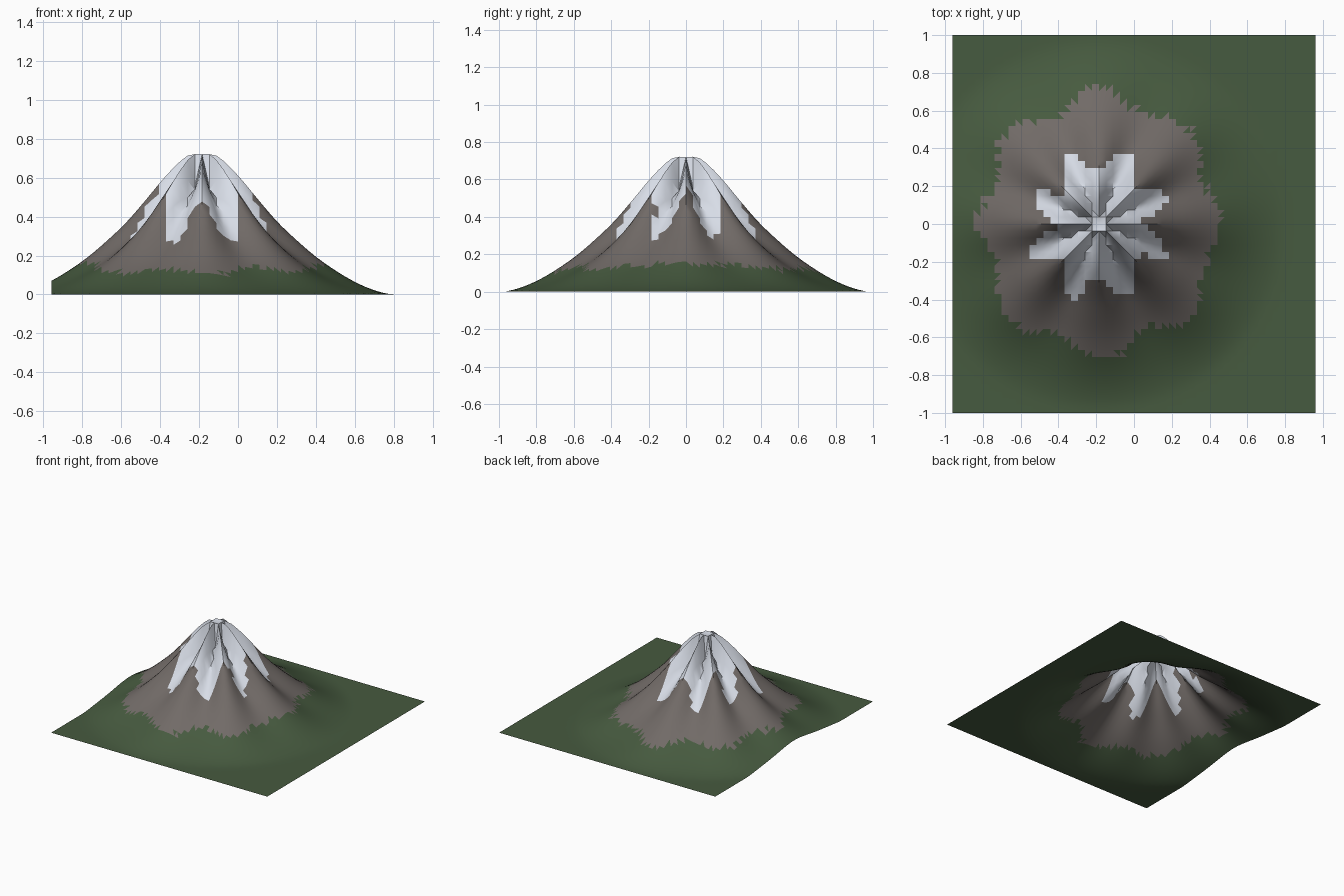
import bpy, bmesh, math, random
from mathutils import noise, Vector

random.seed(4)
if "Cube" in bpy.data.objects:
    bpy.data.objects.remove(bpy.data.objects["Cube"])

COLS, ROWS = 52, 54
HALF_X, HALF_Y = 0.96, 1.0
PEAK_X = -HALF_X + 21 * 2 * HALF_X / COLS

# Ridge line of the mountain: radius, height
PROFILE = [(0, .71), (.05, .722), (.1, .695), (.19, .605), (.29, .485), (.39, .37), (.49, .275),
           (.59, .19), (.69, .12), (.79, .062), (.89, .02), (.99, 0), (2, 0)]


def slope(i):
    if i == 0 or i >= len(PROFILE) - 2:
        return 0
    (a, b), (c, d) = PROFILE[i - 1], PROFILE[i + 1]
    return (d - b) / (c - a)


def ridge_height(r):
    for i in range(len(PROFILE) - 1):
        (r0, h0), (r1, h1) = PROFILE[i], PROFILE[i + 1]
        if r <= r1:
            w = r1 - r0
            t = (r - r0) / w
            s = t * t * (3 - 2 * t)
            return (h0 + (h1 - h0) * s + w * t * (1 - t) * ((1 - t) * slope(i) - t * slope(i + 1)))
    return 0


def polar(x, y):
    return math.hypot(x - PEAK_X, y), math.atan2(y, x - PEAK_X)


def height(x, y):
    # Eight ridges with gullies between them
    r, a = polar(x, y)
    gully = 0.115 * (1 - math.cos(8 * a)) * min(1, r / 0.07)
    return max(0, ridge_height(r) * (1 - gully))


def snow_limit(x, y, a):
    rough = 0.04 * noise.noise(Vector((x * 14, y * 14, 3)))
    return 0.32 - 0.075 * math.cos(8 * a) - 0.02 * math.cos(2 * a) + rough


def rock_limit(x, y, a):
    rough = 0.03 * noise.noise(Vector((x * 6, y * 6, 8))) + random.uniform(-.022, .022)
    return 0.645 + 0.04 * math.cos(8 * a) - 0.03 * math.cos(2 * a) + rough


def material(name, color):
    m = bpy.data.materials.new(name)
    m.use_nodes = True
    m.diffuse_color = (*color, 1)
    bsdf = m.node_tree.nodes["Principled BSDF"]
    bsdf.inputs["Base Color"].default_value = (*color, 1)
    bsdf.inputs["Roughness"].default_value = 0.9
    return m


GRASS, ROCK, SNOW = range(3)
bm = bmesh.new()

# Terrain grid points
grid = []
for j in range(ROWS + 1):
    y = -HALF_Y + 2 * HALF_Y * j / ROWS
    row = []
    for i in range(COLS + 1):
        x = -HALF_X + 2 * HALF_X * i / COLS
        row.append(bm.verts.new((x, y, height(x, y))))
    grid.append(row)

# Cells split along the diagonal that points away from the peak
for j in range(ROWS):
    for i in range(COLS):
        a, b = grid[j][i], grid[j][i + 1]
        d, c = grid[j + 1][i], grid[j + 1][i + 1]
        mid = (a.co + c.co) / 2
        r, angle = polar(mid.x, mid.y)
        snowy = r < snow_limit(mid.x, mid.y, angle)
        if (mid.x - PEAK_X) * mid.y > 0:
            halves = [(a, b, c), (a, c, d)]
        else:
            halves = [(a, b, d), (b, c, d)]
        for verts in halves:
            f = bm.faces.new(verts)
            p = f.calc_center_median()
            r, angle = polar(p.x, p.y)
            rocky = r < rock_limit(p.x, p.y, angle)
            f.material_index = SNOW if snowy else ROCK if rocky else GRASS

mesh = bpy.data.meshes.new("mountain_terrain")
bm.to_mesh(mesh)
bm.free()
mesh.materials.append(material("grass_green", (0.062, 0.103, 0.050)))
mesh.materials.append(material("rock_grey", (0.165, 0.145, 0.135)))
mesh.materials.append(material("snow_white", (0.72, 0.76, 0.84)))

mountain = bpy.data.objects.new("mountain_terrain", mesh)
bpy.context.collection.objects.link(mountain)
bpy.context.view_layer.objects.active = mountain
mountain.select_set(True)
bpy.ops.object.shade_smooth_by_angle(angle=math.radians(35))
